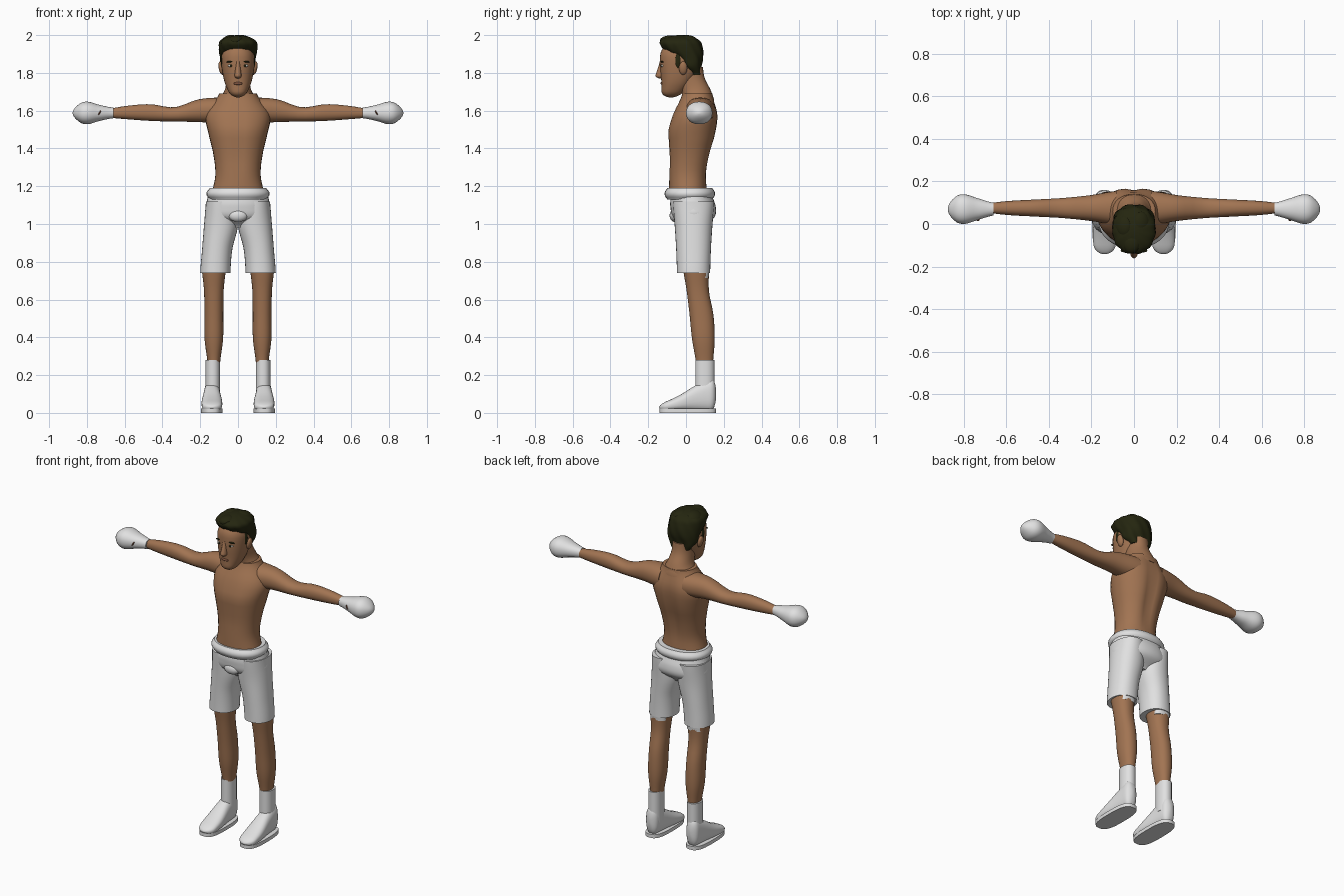
import bpy, bmesh, math
from mathutils import Matrix

cube = bpy.data.objects.get("Cube")
if cube:
    bpy.data.objects.remove(cube, do_unlink=True)


def material(name, rgb):
    mat = bpy.data.materials.new(name)
    mat.use_nodes = True
    mat.diffuse_color = (*rgb, 1)
    shader = mat.node_tree.nodes["Principled BSDF"]
    shader.inputs["Base Color"].default_value = (*rgb, 1)
    shader.inputs["Roughness"].default_value = 0.8
    return mat


SKIN = material("tan skin", (0.36, 0.175, 0.085))
WHITE = material("white cloth", (0.75, 0.75, 0.75))
HAIR = material("dark hair", (0.018, 0.019, 0.005))
LIP = material("brown lip", (0.22, 0.09, 0.05))
EYE = material("eye white", (0.6, 0.58, 0.52))


def finish(bm, name, mat):
    bmesh.ops.recalc_face_normals(bm, faces=bm.faces)
    mesh = bpy.data.meshes.new(name)
    bm.to_mesh(mesh)
    bm.free()
    mesh.materials.append(mat)
    part = bpy.data.objects.new(name, mesh)
    bpy.context.collection.objects.link(part)
    bpy.ops.object.select_all(action='DESELECT')
    part.select_set(True)
    bpy.context.view_layer.objects.active = part
    bpy.ops.object.shade_smooth_by_angle(angle=math.radians(50))


def sample(profile, t):
    """Read an evenly spaced profile (or a constant) as a smooth curve."""
    if not isinstance(profile, list):
        return profile
    last = len(profile) - 1
    i = min(int(t * last), last - 1)
    u = t * last - i
    a, b, c, d = (profile[min(max(i + k, 0), last)] for k in (-1, 0, 1, 2))
    return b + u / 2 * (c - a + u * (2*a - 5*b + 4*c - d + u * (3*(b - c) + d - a)))


def rounding(t, length):
    """Scale that rounds off the end of a part over the given share of it."""
    return math.sqrt(max(1 - (1 - t / length) ** 2, 0.01)) if t < length else 1


def signed_power(value, power):
    return math.copysign(abs(value) ** (2 / power), value)


def loft(name, mat, axis, span, a_mid, a_half, b_mid, b_half, side=1,
         power=2.2, sides=32, steps=24, round_start=0, round_end=0, tweak=None):
    """Skin oval rings along an axis; a and b are the two other axes in order."""
    bm = bmesh.new()
    rings = []
    for step in range(steps + 1):
        t = 0.5 - 0.5 * math.cos(math.pi * step / steps)
        p = span[0] + t * (span[1] - span[0])
        scale = rounding(t, round_start) * rounding(1 - t, round_end)
        ring = []
        for k in range(sides):
            angle = 2 * math.pi * k / sides
            a = sample(a_mid, t) + scale * sample(a_half, t) * signed_power(math.cos(angle), power)
            b = sample(b_mid, t) + scale * sample(b_half, t) * signed_power(math.sin(angle), power)
            x, y, z = {'x': (p, a, b), 'y': (a, p, b), 'z': (a, b, p)}[axis]
            if tweak:
                x, y = tweak(x, y, z)
            ring.append(bm.verts.new((side * x, y, z)))
        rings.append(ring)
    for low, high in zip(rings, rings[1:]):
        for k in range(sides):
            j = (k + 1) % sides
            bm.faces.new((low[k], low[j], high[j], high[k]))
    bm.faces.new(rings[0])
    bm.faces.new(rings[-1])
    finish(bm, name, mat)


def ball(name, mat, centre, radii, turn=0):
    bm = bmesh.new()
    place = (Matrix.Translation(centre) @ Matrix.Rotation(turn, 4, 'Y')
             @ Matrix.Diagonal((*radii, 1)))
    bmesh.ops.create_uvsphere(bm, u_segments=20, v_segments=12, radius=1, matrix=place)
    finish(bm, name, mat)


def muscles(x, y, z):
    """Press in the spine groove, the breastbone and the line under the chest."""
    fade = math.sin(math.pi * min(max((z - 1.2) / 0.48, 0), 1))
    middle = math.exp(-(x / 0.03) ** 2)
    if y > 0.05:
        y -= 0.02 * middle * fade
    elif y < 0:
        y += 0.007 * middle * fade + 0.008 * math.exp(-((z - 1.44) / 0.02) ** 2)
    return x, y


def combed(x, y, z):
    """Ripple the hair into swept strands."""
    wave = 1 + 0.025 * math.sin(11 * math.atan2(y + 0.03, x) + 50 * z)
    return x * wave, (y + 0.03) * wave - 0.03


# Torso and neck
loft("torso", SKIN, 'z', (1.15, 1.69), 0, [.14, .12, .13, .155, .17, .1],
     [.01, .01, .02, .03, .05, .06], [.1, .1, .11, .13, .12, .08], tweak=muscles)
loft("neck", SKIN, 'z', (1.65, 1.83), 0, [.1, .07, .06, .06], [.07, .05, .02, .01], .08)

# Head and face
loft("head", SKIN, 'z', (1.67, 1.98), 0, [.04, .07, .085, .085, .06],
     [-.08, -.05, -.03, -.03, -.03], [.05, .08, .107, .107, .1],
     power=2.3, round_start=.1, round_end=.3)
loft("nose", SKIN, 'z', (1.77, 1.86), 0, [.02, .01], -.13, [.035, .01],
     sides=16, round_start=.2)
ball("lips", LIP, (0, -.126, 1.744), (.025, .009, .008))

# Hair: combed cap with loose locks around the crown
loft("hair", HAIR, 'z', (1.79, 2), 0, [.06, .09, .095, .1, .1, .09],
     [.05, .03, .02, -.01, -.03, -.03], [.03, .05, .07, .1, .11, .1],
     sides=48, round_end=.2, tweak=combed)
for k in range(7):
    angle = 2 * math.pi * k / 7
    ball("hair_lock", HAIR,
         (.055 * math.cos(angle), .05 * math.sin(angle) - .035, 1.96 + .01 * (k % 2)),
         (.045, .055, .028), .5 * math.cos(angle))

# Shorts: rolled waistband, hips and front pouch
loft("waistband", WHITE, 'z', (1.13, 1.19), 0, [.15, .165, .165, .15],
     .02, [.12, .132, .132, .12], steps=10)
loft("shorts_hips", WHITE, 'z', (.98, 1.15), 0, [.1, .17, .17, .16],
     [.04, .04, .03], [.05, .11, .12, .11])
ball("shorts_pouch", WHITE, (0, -.06, 1.045), (.05, .027, .034))

for side, label in ((1, "left_"), (-1, "right_")):
    # Small features of the head
    ball(label + "ear", SKIN, (side * .088, -.015, 1.825), (.014, .022, .036), side * .2)
    ball(label + "eye", EYE, (side * .036, -.122, 1.838), (.017, .01, .008))
    ball(label + "iris", HAIR, (side * .036, -.129, 1.838), (.007, .005, .007))
    ball(label + "brow", HAIR, (side * .038, -.125, 1.86), (.025, .009, .005), side * .1)
    ball(label + "sideburn", HAIR, (side * .082, -.042, 1.865), (.009, .016, .04))

    # Arm and glove
    loft(label + "arm", SKIN, 'x', (.08, .72), .075, [.08, .06, .047, .04, .033, .02],
         [1.6, 1.6, 1.58, 1.59, 1.59, 1.585], [.07, .06, .038, .044, .035, .02], side)
    loft(label + "glove", WHITE, 'x', (.66, .875), .07, [.03, .05, .07, .05],
         1.588, [.028, .042, .06, .04], side, round_end=.25)
    ball(label + "thumb_gap", LIP, (side * .733, .025, 1.588), (.004, .012, .016), side * -.5)

    # Shorts leg with its loose hem
    loft(label + "shorts_leg", WHITE, 'z', (.74, 1.12), [.12, .11, .09, .09],
         [.08, .08, .09, .08], .04, [.088, .092, .1, .11], side)
    loft(label + "hem_flap", WHITE, 'z', (.715, .76), .125, .05, .09, [.03, .035], side, steps=4)

    # Leg, sock and shoe
    loft(label + "leg", SKIN, 'z', (.26, .78), .128, [.033, .049, .05, .052, .065],
         [.098, .092, .082, .062, .053], [.045, .06, .063, .059, .07], side)
    loft(label + "sock", WHITE, 'z', (.09, .28), .133, .039, .1, .051, side, steps=6)
    loft(label + "shoe", WHITE, 'y', (-.142, .16), .138, [.05, .055, .045, .038],
         [.03, .05, .08, .1], [.02, .04, .07, .09], side,
         power=2.5, round_start=.15, round_end=.1)
    loft(label + "sole", WHITE, 'z', (0, .022), .139, .058, .01, .15, side, power=2.9, steps=2)
